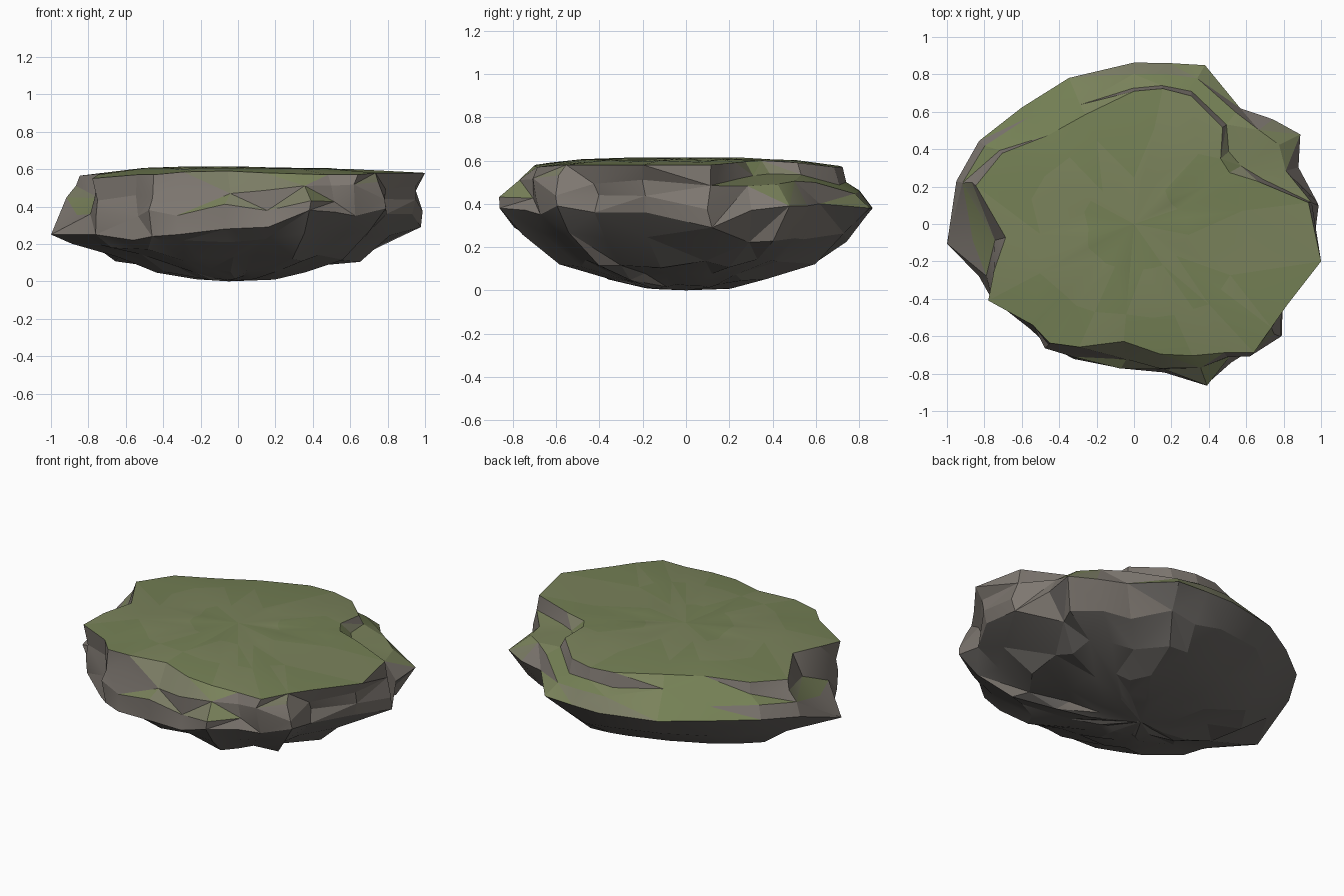
import bpy, bmesh, math, random
from mathutils import Vector, noise

if "Cube" in bpy.data.objects:
    bpy.data.objects.remove(bpy.data.objects["Cube"])

random.seed(11)

# Widest outline: angle in degrees, radius, height
waist = [(-11.3, .95, .36), (7, .985, .29), (19, .93, .37), (28.3, 1.01, .39), (37, .93, .39),
         (47.4, .84, .40), (65.9, .93, .38), (78, .88, .38), (90, .863, .38), (114, .855, .39),
         (134, .865, .40), (151.8, .94, .40), (166.4, .977, .37), (186, 1.005, .25),
         (198.6, .875, .25), (207.7, .86, .25), (225, .79, .22), (234.7, .795, .24),
         (246, .79, .25), (265, .775, .28), (281.5, .81, .29), (293.9, .943, .38),
         (305, .905, .37), (313, .92, .35), (323, .99, .39), (332, .90, .36)]
# Plateau rim: radius, height
rim = [(1.02, .58), (.94, .58), (.70, .59), (.58, .595), (.58, .60),
       (.70, .59), (.75, .57), (.74, .57), (.71, .575), (.64, .585),
       (.66, .585), (.80, .575), (.87, .565), (.69, .58),
       (.79, .57), (.88, .55), (.765, .57), (.78, .57),
       (.72, .585), (.63, .59), (.71, .58), (.77, .575),
       (.84, .57), (.94, .57), (.92, .58), (.926, .58)]

# Shape between waist and rim: (end angle, lower step, upper step, roughness),
# each step giving the fraction moved inward and upward
sectors = [(15, (.12, .35), (.5, .68), .02),    # right wall
           (56, (.28, .52), (.84, .68), .008),  # lower terrace
           (100, (.40, .38), (.85, .58), .01),  # back ledge
           (145, (.35, .36), (.70, .72), .01),  # back slope
           (160, (.35, .42), (.85, .62), .01),  # left ledge
           (180, (.25, .40), (.70, .70), .012),
           (202, (.45, .35), (.85, .62), .012),  # left notch
           (360, (.10, .36), (.50, .68), .026)]  # front wall


def sector(angle):
    return next(s for s in sectors if angle < s[0])


def point(angle, r, z):
    a = math.radians(angle)
    return Vector((r * math.cos(a), r * math.sin(a), z))


def jitter(amount):
    return random.uniform(-amount, amount)


# Rings from the underside to the waist
rings = []
for scale, height, wobble in ((.24, .018, .012), (.44, .062, .02), (.67, .125, .022)):
    rings.append([point(a + jitter(3), r * (scale + jitter(.03)), height + jitter(wobble))
                  for a, r, z in waist])
rings.append([point(a + jitter(2), r * (.88 + jitter(.02)), .11 + .36 * z + jitter(.025))
              for a, r, z in waist])
rings.append([point(*w) for w in waist])

# Two shoulder rings between waist and plateau
for level in (1, 2):
    ring = []
    for (a, r, z), (tr, tz) in zip(waist, rim):
        s = sector(a)
        inward, up = s[level]
        ring.append(point(a + jitter(70 * s[3]), r + (tr - r) * inward + jitter(s[3]),
                          z + (tz - z) * up + jitter(s[3])))
    rings.append(ring)

# Plateau rings
rings.append([point(w[0], *t) for w, t in zip(waist, rim)])
for scale, height in ((.66, .60), (.32, .607)):
    rings.append([point(w[0], t[0] * .5 * scale + .42 * scale, height + jitter(.008))
                  for w, t in zip(waist, rim)])

# Faceted boulder skin
bm = bmesh.new()
rows = [[bm.verts.new(p) for p in ring] for ring in rings]
n = len(waist)
bottom = bm.verts.new((-.05, 0, 0))
top = bm.verts.new((0, 0, .613))
for k in range(len(rows) - 1):
    lo, hi = rows[k], rows[k + 1]
    for i in range(n):
        j = (i + 1) % n
        if (i + k) % 2:
            bm.faces.new((lo[i], lo[j], hi[j]))
            bm.faces.new((lo[i], hi[j], hi[i]))
        else:
            bm.faces.new((lo[i], lo[j], hi[i]))
            bm.faces.new((lo[j], hi[j], hi[i]))
for i in range(n):
    j = (i + 1) % n
    bm.faces.new((bottom, rows[0][j], rows[0][i]))
    bm.faces.new((top, rows[-1][i], rows[-1][j]))
bm.normal_update()

# Moss on upward faces, bare stone on the sides, dark stone below
for f in bm.faces:
    c = f.calc_center_median()
    if f.normal.z > .68 and c.z > .38:
        f.material_index = 0 if noise.noise(c * 3) > 0 else 1
    elif f.normal.z > .58 and c.z > .4:
        f.material_index = 2
    elif f.normal.z < -.6:
        f.material_index = 4
    else:
        f.material_index = 3
mesh = bpy.data.meshes.new("mossy_boulder")
bm.to_mesh(mesh)
bm.free()
boulder = bpy.data.objects.new("mossy_boulder", mesh)
bpy.context.collection.objects.link(boulder)

for name, color in (("moss", (.175, .215, .09, 1)), ("light_moss", (.195, .225, .105, 1)),
                    ("thin_moss", (.20, .205, .13, 1)), ("stone", (.21, .187, .165, 1)),
                    ("dark_stone", (.145, .135, .125, 1))):
    mat = bpy.data.materials.new(name)
    mat.diffuse_color = color
    mat.use_nodes = True
    mat.node_tree.nodes["Principled BSDF"].inputs["Base Color"].default_value = mat.diffuse_color
    mesh.materials.append(mat)

# Soft plateau, crisp rock edges
bpy.context.view_layer.objects.active = boulder
boulder.select_set(True)
bpy.ops.object.shade_smooth_by_angle(angle=math.radians(17))
